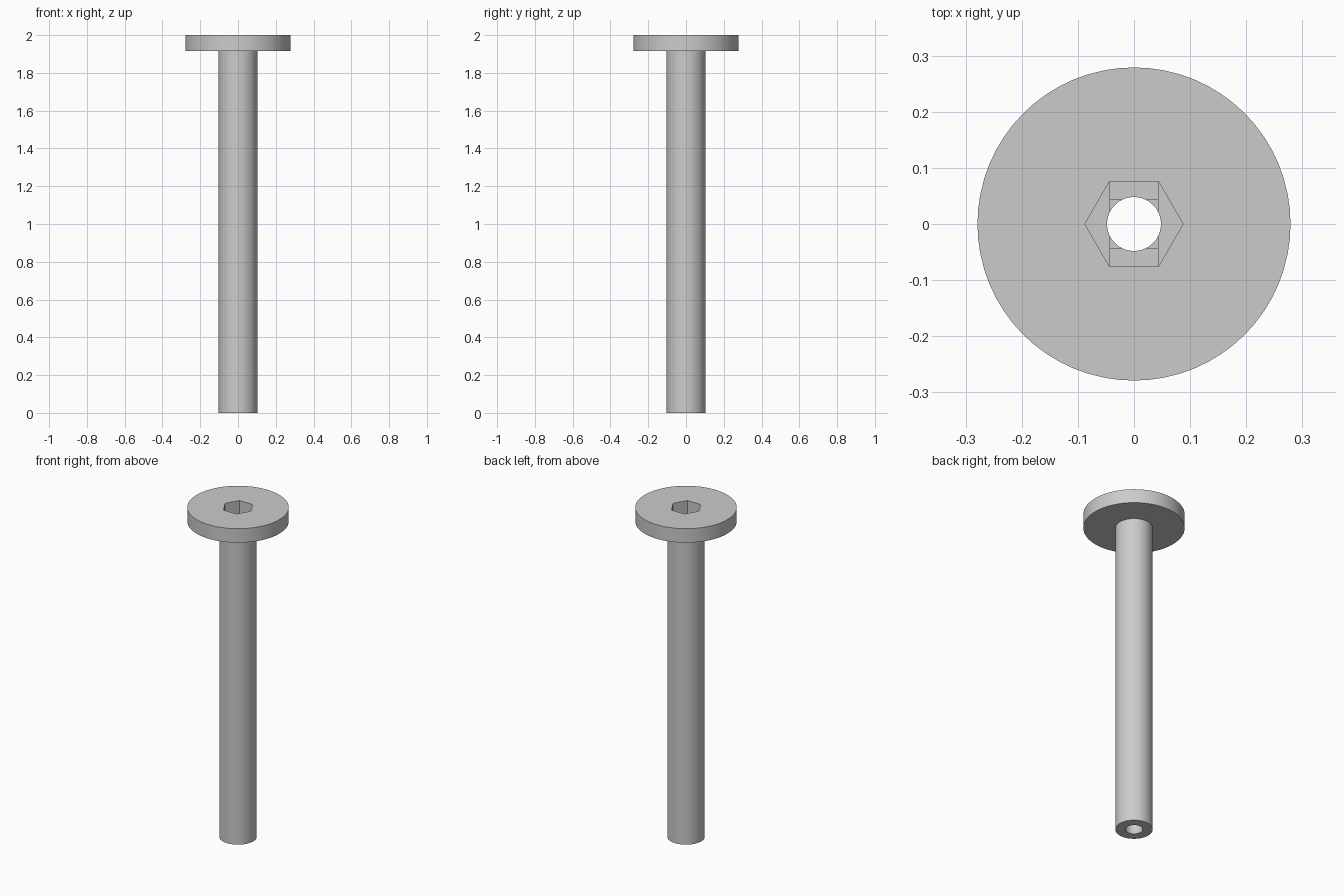
import bpy, bmesh, math
from mathutils import Matrix

old = bpy.data.objects.get("Cube")
if old:
    bpy.data.objects.remove(old, do_unlink=True)

# Single grey material
steel = bpy.data.materials.new("plain grey")
steel.use_nodes = True
GREY = (0.6, 0.6, 0.6, 1)
steel.diffuse_color = GREY
steel.node_tree.nodes["Principled BSDF"].inputs["Base Color"].default_value = GREY


def make_object(name, bm):
    bmesh.ops.recalc_face_normals(bm, faces=bm.faces)
    mesh = bpy.data.meshes.new(name)
    bm.to_mesh(mesh)
    bm.free()
    mesh.materials.append(steel)
    obj = bpy.data.objects.new(name, mesh)
    bpy.context.collection.objects.link(obj)
    return obj


def prism(name, sides, radius, bottom, top):
    bm = bmesh.new()
    bmesh.ops.create_cone(bm, cap_ends=True, segments=sides, radius1=radius, radius2=radius,
                          depth=top - bottom, matrix=Matrix.Translation((0, 0, (bottom + top) / 2)))
    return make_object(name, bm)


def box(name, half_x, half_y, bottom, top):
    bm = bmesh.new()
    size = Matrix.Diagonal((2 * half_x, 2 * half_y, top - bottom, 1))
    bmesh.ops.create_cube(bm, size=1, matrix=Matrix.Translation((0, 0, (bottom + top) / 2)) @ size)
    return make_object(name, bm)


# Bolt body: shaft and flat head turned from one profile
SEGMENTS = 64
bm = bmesh.new()
rings = []
for radius, z in [(0.103, 0), (0.103, 1.915), (0.279, 1.915), (0.279, 2)]:
    rings.append([bm.verts.new((radius * math.cos(a), radius * math.sin(a), z))
                  for a in (math.tau * i / SEGMENTS for i in range(SEGMENTS))])
for low, high in zip(rings, rings[1:]):
    for i in range(SEGMENTS):
        j = (i + 1) % SEGMENTS
        bm.faces.new((low[i], low[j], high[j], high[i]))
bm.faces.new(rings[0])
bm.faces.new(rings[-1])
bolt = make_object("bolt", bm)

# Hex socket, two stepped ledges below it, and the through bore
HEX = 0.0875
FLAT = HEX * math.cos(math.pi / 6)
FLOOR = 1.9
socket = prism("socket_cutter", 6, HEX, FLOOR, 2.1)
socket.data.transform(Matrix.Rotation(math.pi / 6, 4, "Z"))
if max(v.co.x for v in socket.data.vertices) < HEX - 0.001:
    socket.data.transform(Matrix.Rotation(math.pi / 6, 4, "Z"))
cutters = [
    socket,
    box("slot_cutter", 0.043, FLAT, FLOOR - 0.012, FLOOR + 0.02),
    box("square_cutter", 0.043, 0.043, FLOOR - 0.024, FLOOR + 0.02),
    prism("bore_cutter", 48, 0.048, -0.1, 2.1),
]
bpy.context.view_layer.objects.active = bolt
for cutter in cutters:
    mod = bolt.modifiers.new(cutter.name, "BOOLEAN")
    mod.operation = "DIFFERENCE"
    mod.solver = "EXACT"
    mod.object = cutter
    bpy.ops.object.modifier_apply(modifier=mod.name)
    bpy.data.objects.remove(cutter, do_unlink=True)

# Smooth round walls, crisp edges
bpy.ops.object.select_all(action="DESELECT")
bolt.select_set(True)
bpy.ops.object.shade_smooth_by_angle(angle=math.radians(30))
